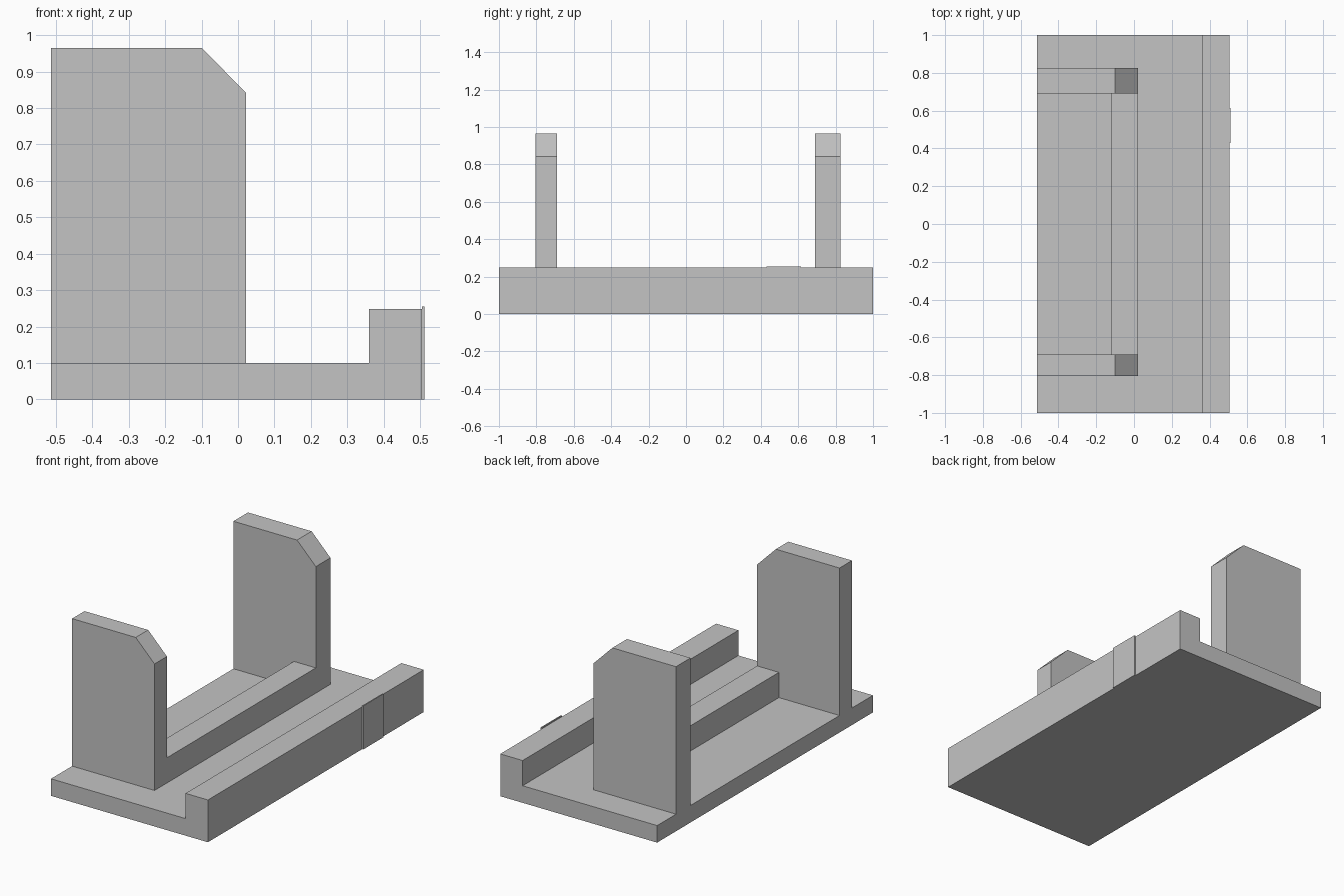
import bpy
import bmesh

cube = bpy.data.objects.get("Cube")
if cube:
    bpy.data.objects.remove(cube, do_unlink=True)

grey = bpy.data.materials.new("light_grey")
grey.use_nodes = True
grey.diffuse_color = (0.55, 0.55, 0.55, 1)
grey.node_tree.nodes["Principled BSDF"].inputs["Base Color"].default_value = grey.diffuse_color


def extrude_profile(name, profile, y0, y1):
    """Extrude an (x, z) outline from y0 to y1."""
    bm = bmesh.new()
    face = bm.faces.new([bm.verts.new((x, y0, z)) for x, z in profile])
    moved = bmesh.ops.extrude_face_region(bm, geom=[face])["geom"]
    verts = [v for v in moved if isinstance(v, bmesh.types.BMVert)]
    bmesh.ops.translate(bm, verts=verts, vec=(0, y1 - y0, 0))
    bmesh.ops.recalc_face_normals(bm, faces=bm.faces)
    mesh = bpy.data.meshes.new(name)
    bm.to_mesh(mesh)
    bm.free()
    mesh.materials.append(grey)
    obj = bpy.data.objects.new(name, mesh)
    bpy.context.collection.objects.link(obj)


def rect(x0, x1, z0, z1):
    return [(x0, z0), (x1, z0), (x1, z1), (x0, z1)]


BACK, FRONT = -0.513, 0.505
FLOOR, RAIL_TOP, PLATE_TOP = 0.1, 0.248, 0.965
PLATE_EDGE = 0.022

# Base slab with the raised lip along one long side
extrude_profile("base", [(BACK, 0), (FRONT, 0), (FRONT, RAIL_TOP),
                         (0.36, RAIL_TOP), (0.36, FLOOR), (BACK, FLOOR)], -1, 1)

# Upright plates with one chamfered top corner
plate = [(BACK, FLOOR), (PLATE_EDGE, FLOOR), (PLATE_EDGE, 0.842),
         (-0.1, PLATE_TOP), (BACK, PLATE_TOP)]
extrude_profile("front_plate", plate, -0.805, -0.69)
extrude_profile("rear_plate", plate, 0.69, 0.825)

# Rail joining the two plates
extrude_profile("cross_rail", rect(-0.12, PLATE_EDGE, FLOOR, RAIL_TOP), -0.69, 0.69)

# Thin tab on the outside of the lip
extrude_profile("side_tab", rect(FRONT, 0.512, 0, 0.255), 0.43, 0.615)
